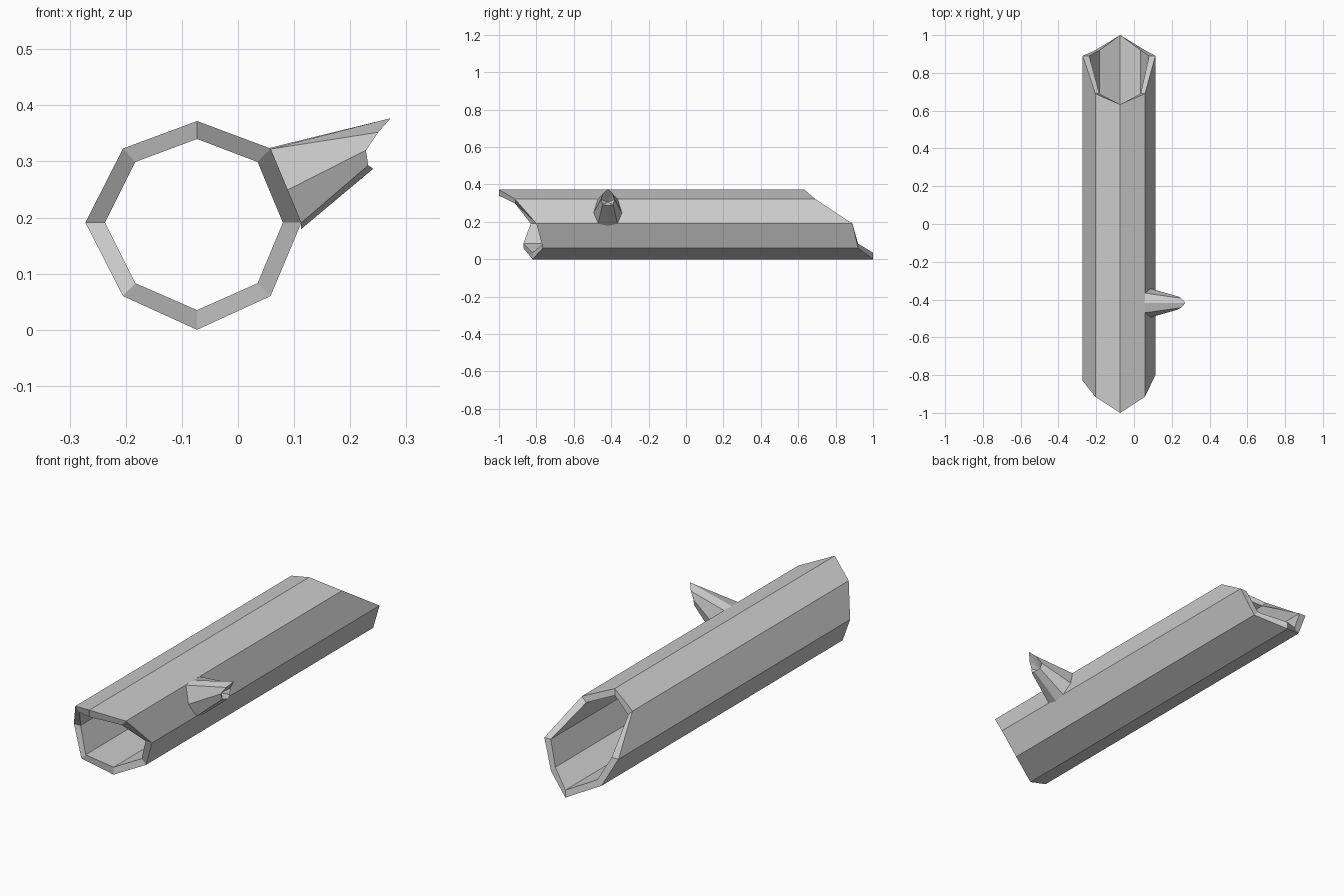
import bpy

if "Cube" in bpy.data.objects:
    bpy.data.objects.remove(bpy.data.objects["Cube"])


def bridge(a, b, n):
    # quads joining two rings of n vertices
    return [(a + i, a + (i + 1) % n, b + (i + 1) % n, b + i) for i in range(n)]


def make(name, verts, faces):
    me = bpy.data.meshes.new(name)
    me.from_pydata(verts, [], faces)
    me.update()
    ob = bpy.data.objects.new(name, me)
    bpy.context.collection.objects.link(ob)
    bpy.context.view_layer.objects.active = ob
    ob.select_set(True)
    bpy.ops.object.mode_set(mode='EDIT')
    bpy.ops.mesh.select_all(action='SELECT')
    bpy.ops.mesh.normals_make_consistent(inside=False)
    bpy.ops.object.mode_set(mode='OBJECT')
    ob.select_set(False)
    return ob


# Hollow log: octagonal sections clockwise from the top, with ragged ends
outer = [(-.073, .372), (.058, .323), (.113, .191), (.058, .06),
         (-.073, 0), (-.205, .06), (-.272, .191), (-.205, .323)]
inner = [(-.073, .34), (.035, .299), (.08, .191), (.035, .083),
         (-.073, .035), (-.183, .083), (-.237, .191), (-.183, .299)]
front = [-1, -.915, -.80, -.765, -.82, -.87, -.83, -.915]
back = [.633, .69, .89, .92, 1, .92, .89, .69]

verts = []
for section, ends in ((outer, front), (outer, back), (inner, back), (inner, front)):
    verts += [(x, y, z) for (x, z), y in zip(section, ends)]
faces = []
for k in range(4):
    faces += bridge(k * 8, (k + 1) % 4 * 8, 8)
make("hollow_log", verts, faces)


# Broken branch stub: half rings (x, z, half width) mirrored about its own plane
def ring(half, y0):
    right = [(x, y0 + w, z) for x, z, w in half]
    left = [(x, y0 - w, z) for x, z, w in half[1:-1]]
    return right + left[::-1]


stub_y = -.418
base = [(.056, .324, 0), (.058, .322, .052), (.088, .249, .076), (.112, .19, .052), (.112, .179, 0)]
tip = [(.272, .377, 0), (.25, .352, .025), (.228, .32, .036), (.232, .293, .028), (.241, .287, 0)]
# the broken end is a shallow hollow fanned to one inner point
verts = ring(base, stub_y) + ring(tip, stub_y) + [(.205, stub_y, .305)]
faces = bridge(0, 8, 8) + [(8 + i, 8 + (i + 1) % 8, 16) for i in range(8)]
faces.append(tuple(range(8)))
make("branch_stub", verts, faces)
